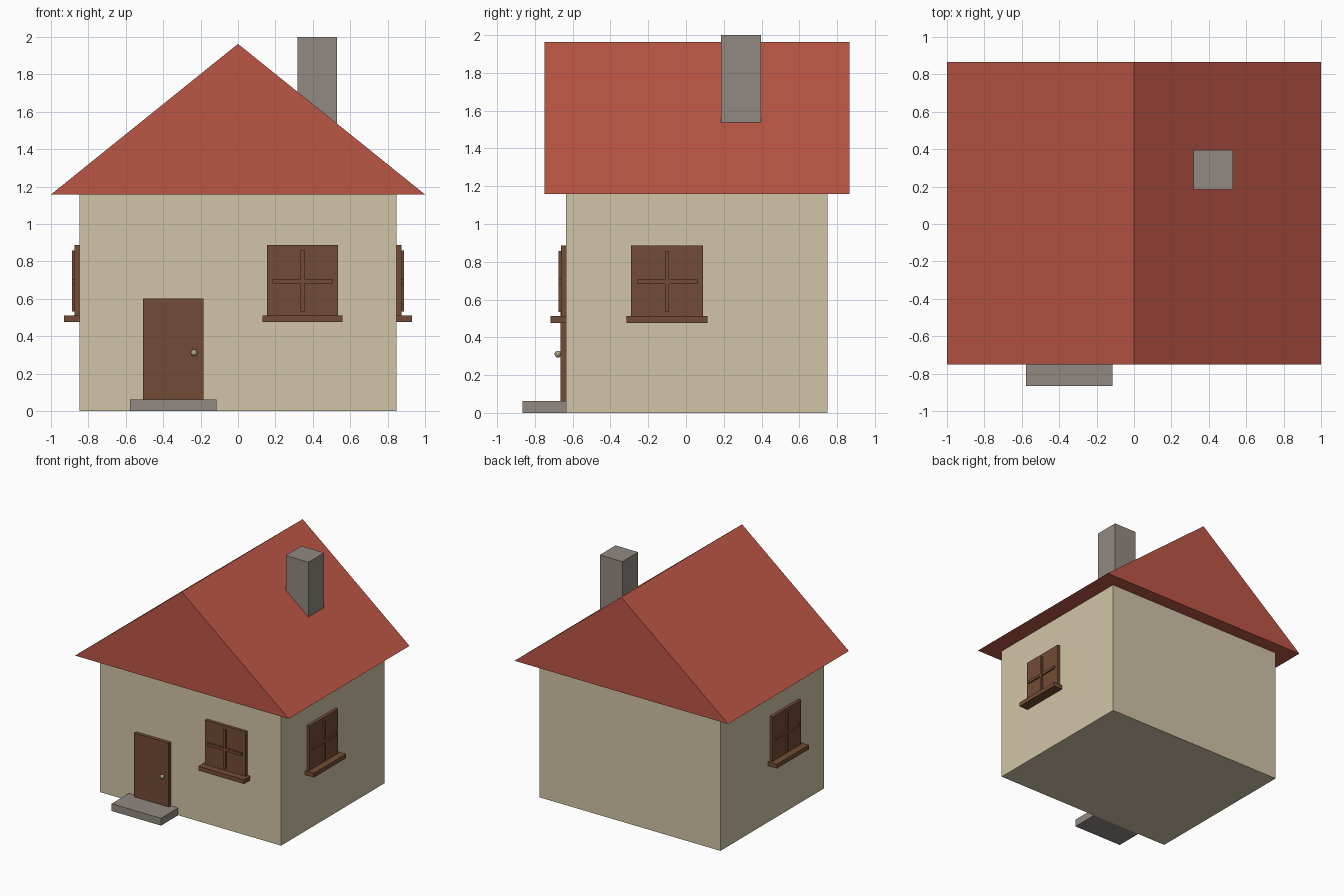
import bpy, bmesh
from math import pi
from mathutils import Matrix, Vector

if "Cube" in bpy.data.objects:
    bpy.data.objects.remove(bpy.data.objects["Cube"], do_unlink=True)


def material(name, rgb):
    mat = bpy.data.materials.new(name)
    mat.use_nodes = True
    mat.diffuse_color = (*rgb, 1)
    shader = next(n for n in mat.node_tree.nodes if n.type == "BSDF_PRINCIPLED")
    shader.inputs["Base Color"].default_value = (*rgb, 1)
    return mat


plaster = material("beige plaster", (0.64, 0.56, 0.39))
tile = material("red roof", (0.50, 0.093, 0.06))
wood = material("brown wood", (0.17, 0.072, 0.037))
stone = material("grey stone", (0.29, 0.25, 0.22))
brass = material("pale brass", (0.42, 0.36, 0.23))


def add_object(name, bm, mat, matrix=Matrix()):
    bm.transform(matrix)
    bmesh.ops.recalc_face_normals(bm, faces=bm.faces)
    mesh = bpy.data.meshes.new(name)
    bm.to_mesh(mesh)
    bm.free()
    mesh.materials.append(mat)
    obj = bpy.data.objects.new(name, mesh)
    bpy.context.collection.objects.link(obj)
    return obj


def box(name, xs, ys, zs, mat, matrix=Matrix()):
    """Box given by its extent along each axis."""
    bm = bmesh.new()
    bmesh.ops.create_cube(bm, size=1)
    spans = (xs, ys, zs)
    size = Vector([b - a for a, b in spans])
    centre = Vector([(a + b) / 2 for a, b in spans])
    bm.transform(Matrix.Translation(centre) @ Matrix.Diagonal((*size, 1)))
    return add_object(name, bm, mat, matrix)


def window(side, x, y, angle):
    """Panel, raised cross bars and sill; the local -y axis points outwards."""
    place = Matrix.Translation((x, y, 0)) @ Matrix.Rotation(angle, 4, "Z")
    parts = {
        "panel": ((-0.19, 0.19), (-0.026, 0.01), (0.51, 0.887)),
        "upright_bar": ((-0.01, 0.01), (-0.04, -0.01), (0.533, 0.857)),
        "cross_bar": ((-0.16, 0.16), (-0.039, -0.01), (0.682, 0.705)),
        "sill": ((-0.214, 0.214), (-0.083, 0.01), (0.476, 0.512)),
    }
    for part, spans in parts.items():
        box(f"{side}_window_{part}", *spans, wood, place)


# Walls
half_width, front, back, eaves = 0.848, -0.635, 0.75, 1.158
box("walls", (-half_width, half_width), (front, back), (0, eaves), plaster)

# Gabled roof: a triangle profile extruded from front to back
bm = bmesh.new()
gable = bm.faces.new([bm.verts.new((x, -0.75, z))
                      for x, z in ((-1, eaves), (1, eaves), (0, 1.963))])
slab = bmesh.ops.extrude_face_region(bm, geom=[gable])["geom"]
bmesh.ops.translate(bm, vec=(0, 1.615, 0),
                    verts=[v for v in slab if isinstance(v, bmesh.types.BMVert)])
add_object("roof", bm, tile)

# Chimney and doorstep
box("chimney", (0.318, 0.53), (0.185, 0.396), (1.3, 2), stone)
box("doorstep", (-0.577, -0.115), (-0.865, front + 0.005), (0, 0.062), stone)

# Door with a round knob
box("door", (-0.507, -0.184), (-0.664, front + 0.01), (0.003, 0.602), wood)
bm = bmesh.new()
bmesh.ops.create_uvsphere(bm, u_segments=12, v_segments=8, radius=0.018)
add_object("door_knob", bm, brass, Matrix.Translation((-0.235, -0.678, 0.311)))

# Windows on the front and both sides
window("front", 0.345, front, 0)
window("left", half_width, -0.1, pi / 2)
window("right", -half_width, -0.1, -pi / 2)
